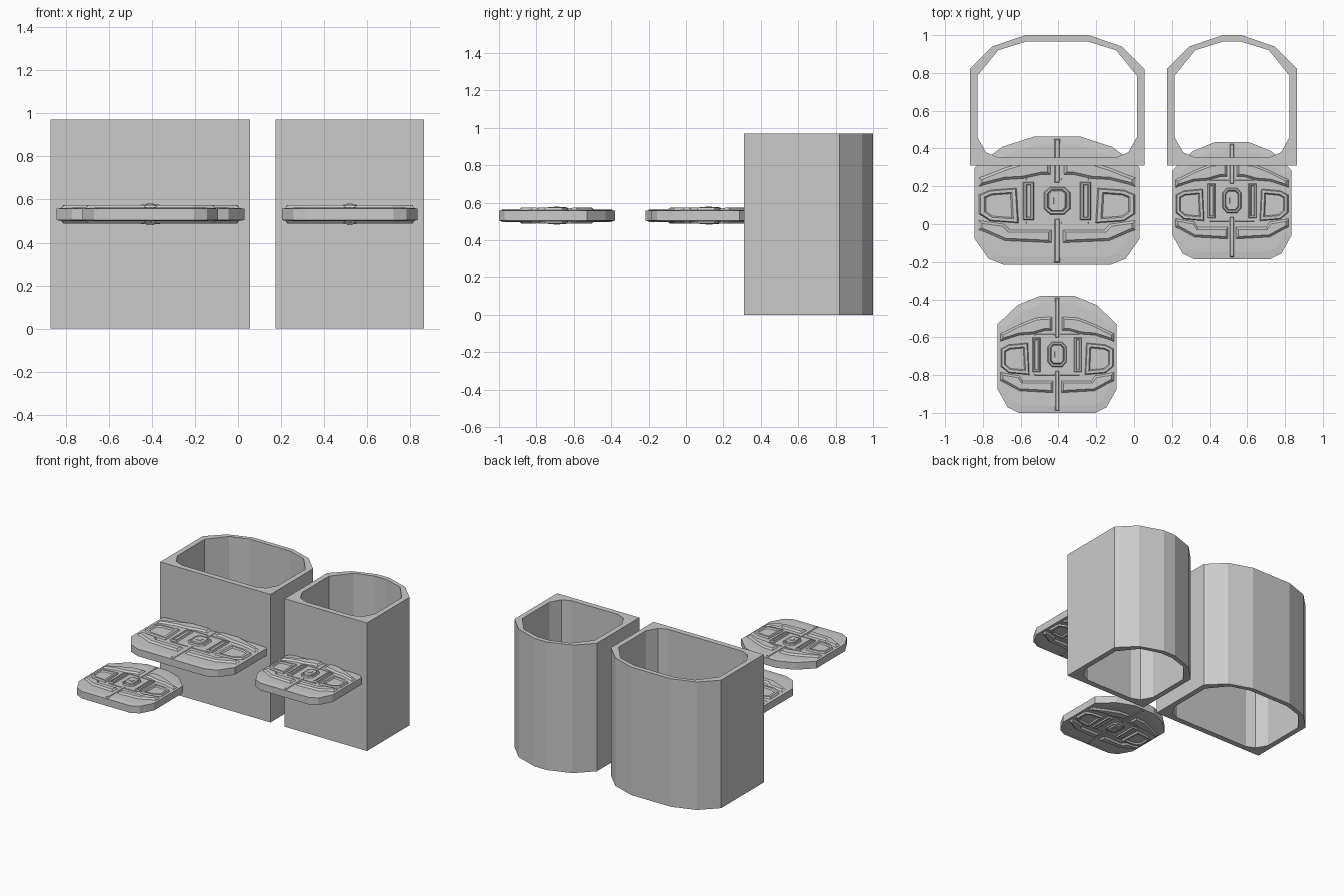
import bpy, bmesh

cube = bpy.data.objects.get("Cube")
if cube:
    bpy.data.objects.remove(cube, do_unlink=True)

grey = bpy.data.materials.new("plain grey")
grey.use_nodes = True
COLOUR = (0.6, 0.6, 0.6, 1)
grey.diffuse_color = COLOUR
grey.node_tree.nodes["Principled BSDF"].inputs["Base Color"].default_value = COLOUR


def finish(bm, name, location=(0, 0, 0)):
    mesh = bpy.data.meshes.new(name)
    bm.to_mesh(mesh)
    bm.free()
    mesh.materials.append(grey)
    obj = bpy.data.objects.new(name, mesh)
    obj.location = location
    bpy.context.collection.objects.link(obj)
    return obj


def both_sides(half):
    """Close a right-hand half outline with its mirror image."""
    return half + [(-x, y) for x, y in reversed(half)]


def holder(name, cx, half):
    """Open sleeve: flat front, faceted round back, chamfered bore."""
    outer = [(0, .31), (0, .82), (.12, .94), (.295, 1)]
    inner = [(.15, .352), (.085, .38), (.04, .46), (.04, .785), (.15, .92), (.295, .965)]
    bm = bmesh.new()
    edges = []
    for loop in (outer, inner):
        pts = both_sides([(half - inset, y) for inset, y in loop])
        vs = [bm.verts.new((x, y, 0)) for x, y in pts]
        edges += [bm.edges.new((vs[i - 1], vs[i])) for i in range(len(vs))]
    bmesh.ops.triangle_fill(bm, edges=edges, use_beauty=True)
    geo = bmesh.ops.extrude_face_region(bm, geom=bm.faces[:])["geom"]
    top = [g for g in geo if isinstance(g, bmesh.types.BMVert)]
    bmesh.ops.translate(bm, verts=top, vec=(0, 0, .97))
    bmesh.ops.recalc_face_normals(bm, faces=bm.faces[:])
    finish(bm, name, (cx, 0, 0))


def relief(name, points, base, steps, place, mirror_x=True):
    """Raise a polygon in (inset, rise) steps, mirrored to the underside."""
    location, scale = place
    bm = bmesh.new()
    face = bm.faces.new([bm.verts.new((x, y, base)) for x, y in points])
    face.normal_update()
    if face.normal.z < 0:
        face.normal_flip()
    for inset, rise in steps:
        bmesh.ops.inset_individual(bm, faces=[face], thickness=inset,
                                   depth=rise, use_even_offset=True)
        face.normal_update()
    obj = finish(bm, name, location)
    obj.scale = scale
    mod = obj.modifiers.new("mirror", 'MIRROR')
    mod.use_axis = (mirror_x, False, True)
    return obj


def lid(name, x, y, sx=1, sy=1):
    place = ((x, y, .531), (sx, sy, 1))

    # Plate with a gently raised rim slope
    outline = both_sides([(.203, -.31), (.262, -.28), (.315, -.185),
                          (.315, .16), (.21, .26), (.087, .31)])
    relief(name + "_plate", outline, 0, [(0, .027), (.04, .004)], place, False)

    # Curved bands front and back
    pad = [(0, .002), (.013, .014)]
    front = [(.02, -.14), (.18, -.14), (.2, -.112), (.3, -.095),
             (.3, -.14), (.2, -.195), (.02, -.205)]
    back = [(.024, .2), (.11, .195), (.2, .16), (.3, .11), (.3, .068),
            (.2, .1), (.13, .105), (.06, .125), (.024, .125)]
    relief(name + "_front_band", front, .027, pad, place)
    relief(name + "_back_band", back, .027, pad, place)

    # Side windows: raised frame, sunken panel
    window = [(.146, -.11), (.257, -.1), (.298, -.065), (.298, .03),
              (.257, .052), (.154, .062)]
    relief(name + "_window", window, .028,
           [(.006, .015), (.014, 0), (.006, -.01)], place)

    # Upright bars with a shallow slot
    bar = [(.087, -.095), (.131, -.095), (.131, .09), (.087, .09)]
    relief(name + "_bar", bar, .028, [(.005, .013), (.007, 0), (.003, -.006)], place)

    # Cross ledges joining the bars to the centre line
    for side, y0 in (("front", -.112), ("back", .098)):
        ledge = [(.014, y0), (.12, y0), (.12, y0 + .01), (.014, y0 + .01)]
        relief(name + "_" + side + "_ledge", ledge, .028, [(.002, .007)], place)

    # Centre ribs
    for side, lo, hi in (("front", -.3, -.085), ("back", .085, .3)):
        rib = both_sides([(.013, lo), (.013, hi)])
        relief(name + "_" + side + "_rib", rib, .026, [(.006, .009)], place, False)

    # Centre boss with a stepped top and a small button
    boss = both_sides([(.028, -.068), (.052, -.04), (.052, .04), (.028, .068)])
    relief(name + "_boss", boss, .028,
           [(.006, .012), (.008, 0), (.003, -.005), (.004, .011)], place, False)
    button = both_sides([(.014, -.018), (.014, .016)])
    relief(name + "_button", button, .045, [(.002, .004)], place, False)


holder("wide_holder", -.407, .462)
holder("narrow_holder", .519, .345)
lid("wide_lid", -.407, .124, 1.385, 1.095)
lid("narrow_lid", .519, .125)
lid("spare_lid", -.407, -.69)
